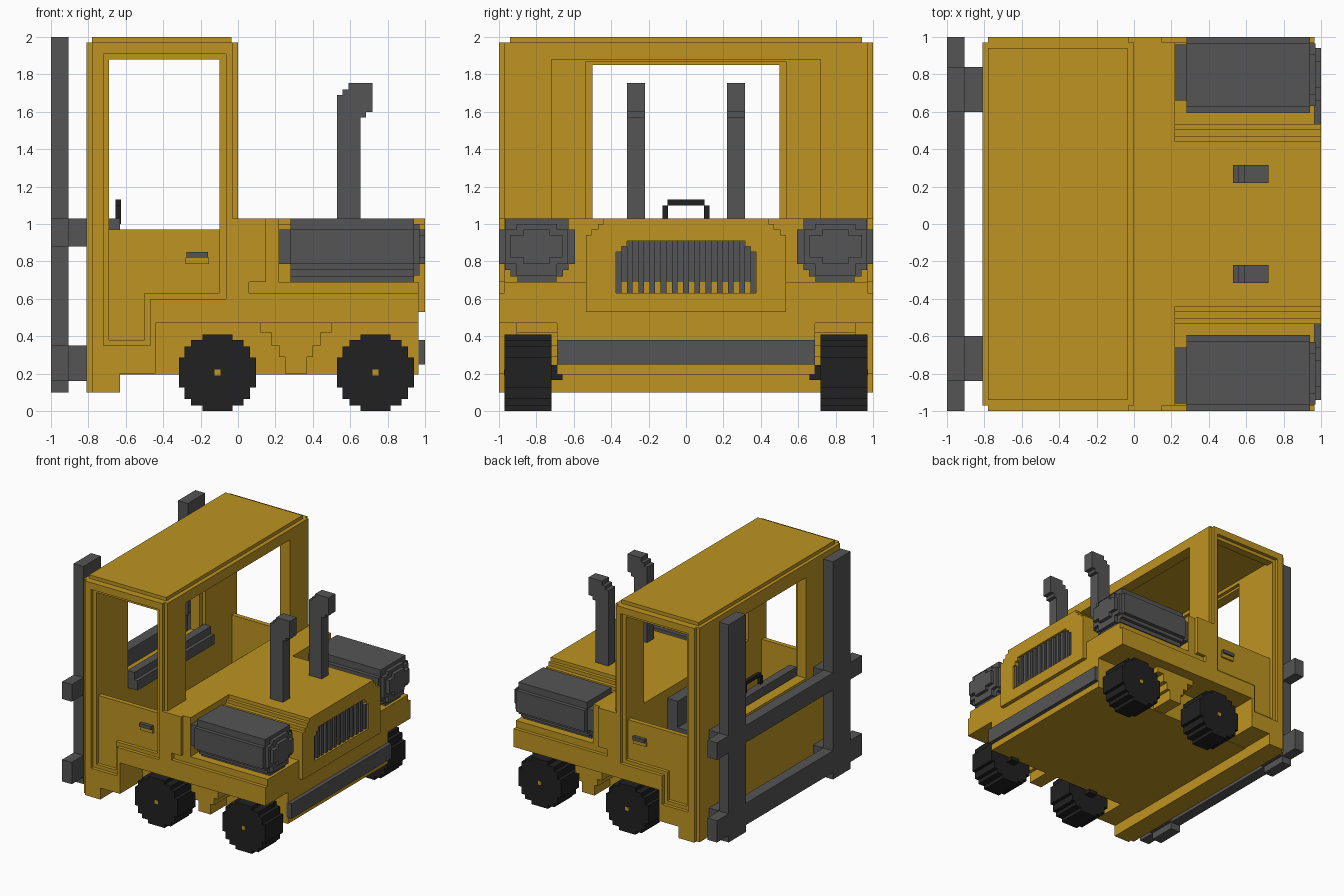
import bpy, bmesh

cube = bpy.data.objects.get("Cube")
if cube:
    bpy.data.objects.remove(cube, do_unlink=True)


def material(name, rgb):
    m = bpy.data.materials.new(name)
    m.diffuse_color = (*rgb, 1)
    m.use_nodes = True
    for n in m.node_tree.nodes:
        if n.type == 'BSDF_PRINCIPLED':
            n.inputs["Base Color"].default_value = (*rgb, 1)
    return m


YELLOW = material("yellow paint", (0.515, 0.296, 0.015))
GRAY = material("dark gray metal", (0.091, 0.091, 0.091))
BLACK = material("black rubber", (0.015, 0.015, 0.015))


def prism(name, pts, axis, a, b, mat):
    """Extrude a profile: (x, z) points along y, or (y, z) points along x."""
    bm = bmesh.new()
    place = (lambda p, t: (p[0], t, p[1])) if axis == 'y' else (lambda p, t: (t, p[0], p[1]))
    lo = [bm.verts.new(place(p, a)) for p in pts]
    hi = [bm.verts.new(place(p, b)) for p in pts]
    bm.faces.new(lo)
    bm.faces.new(hi[::-1])
    n = len(pts)
    for i in range(n):
        j = (i + 1) % n
        bm.faces.new((lo[j], lo[i], hi[i], hi[j]))
    bmesh.ops.recalc_face_normals(bm, faces=bm.faces)
    mesh = bpy.data.meshes.new(name)
    bm.to_mesh(mesh)
    bm.free()
    mesh.materials.append(mat)
    ob = bpy.data.objects.new(name, mesh)
    bpy.context.scene.collection.objects.link(ob)
    return ob


def box(name, x0, x1, y0, y1, z0, z1, mat):
    return prism(name, [(x0, z0), (x1, z0), (x1, z1), (x0, z1)], 'y', y0, y1, mat)


def side_box(name, s, x0, x1, y0, y1, z0, z1, mat):
    """Box given for the +y side, mirrored when s is -1."""
    return box(name, x0, x1, min(s * y0, s * y1), max(s * y0, s * y1), z0, z1, mat)


def cut(ob, cutters):
    """Subtract each cutter, apply, then delete it."""
    for c in cutters:
        c.hide_render = True
        mod = ob.modifiers.new("cut", 'BOOLEAN')
        mod.operation = 'DIFFERENCE'
        mod.solver = 'EXACT'
        mod.object = c
        bpy.context.view_layer.update()
        bpy.context.view_layer.objects.active = ob
        bpy.ops.object.modifier_apply(modifier=mod.name)
        bpy.data.objects.remove(c, do_unlink=True)


SIDES = ((1, "left"), (-1, "right"))

# Stepped door outlines
door_outer = [(-.72, .35), (-.47, .35), (-.47, .60), (-.065, .60), (-.065, 1.91), (-.72, 1.91)]
door_inner = [(-.69, .38), (-.50, .38), (-.50, .63), (-.10, .63), (-.10, 1.88), (-.69, 1.88)]


def window_cutter(s):
    return side_box("cutter", s, -.69, -.10, .8, 1.1, .97, 1.88, YELLOW)


# Hollow cab with front, rear and side openings
cab = prism("cab", [(-.81, .10), (-.63, .10), (-.63, .20), (-.44, .20), (-.44, .47),
                    (0, .47), (0, 1.97), (-.81, 1.97)], 'y', -.97, .97, YELLOW)
cut(cab, [box("cutter", -.69, -.10, -.90, .90, .53, 1.90, YELLOW),
          box("cutter", -.20, .10, -.72, .72, 1.03, 1.88, YELLOW),
          box("cutter", -.90, -.60, -.50, .50, .97, 1.85, YELLOW),
          box("cutter", -.72, -.60, -.535, .535, .95, 1.87, YELLOW)])
for s, side in SIDES:
    cut(cab, [prism("cutter", door_inner, 'y', s * .94, s * 1.1, YELLOW), window_cutter(s)])

# Outer side skins with the door recess
skin = [(-.78, .10), (-.63, .10), (-.63, .20), (-.44, .20), (-.44, .47), (.965, .47),
        (.965, .63), (.06, .63), (.06, .69), (.15, .69), (.15, 1.03), (-.03, 1.03),
        (-.03, 1.97), (-.78, 1.97)]
for s, side in SIDES:
    panel = prism(side + "_side_panel", skin, 'y', s * .97, s, YELLOW)
    cut(panel, [prism("cutter", door_outer, 'y', s * .9, s * 1.1, YELLOW)])
    side_box(side + "_door_handle", s, -.275, -.16, .93, .97, .82, .85, GRAY)
    side_box(side + "_handle_base", s, -.28, -.155, .93, .955, .785, .82, YELLOW)

box("roof_cap", -.78, -.035, -.94, .94, 1.97, 2.0, YELLOW)

# Chassis and body
box("chassis", -.64, .965, -.69, .69, .195, .47, YELLOW)
box("lower_body", 0, .965, -.97, .97, .47, .69, YELLOW)
box("cowl", 0, .22, -.97, .97, .69, 1.03, YELLOW)
box("bumper", .95, 1.0, -.69, .69, .25, .38, GRAY)

# Engine hood with stepped edges and a recessed grille
right_edge = [(.535, .53), (.535, .94), (.505, .94), (.505, .97), (.47, .97), (.47, 1.0),
              (.44, 1.0), (.44, 1.03)]
hood = prism("hood", right_edge + [(-y, z) for y, z in right_edge[::-1]], 'x', .21, 1.0, YELLOW)
grille_edge = [(.375, .63), (.375, .85), (.345, .85), (.345, .88), (.315, .88), (.315, .91)]
grille_shape = grille_edge + [(-y, z) for y, z in grille_edge[::-1]]
cut(hood, [prism("cutter", grille_shape, 'x', .955, 1.1, YELLOW)])
prism("grille_back", grille_shape, 'x', .95, .965, GRAY)
for i in range(13):
    y = -.36 + i * .06
    top = .85 if abs(y) > .345 else .88 if abs(y) > .315 else .91
    box("grille_slat_%d" % (i + 1), .96, .985, y - .015, y + .015, .63, top, GRAY)

# Stepped outlines for tanks, exhausts and wheels
half_tank = [(.105, .69), (.105, .72), (.14, .72), (.14, .755), (.17, .755), (.17, .785),
             (.203, .785), (.203, .97), (.17, .97), (.17, 1.03)]
exhaust = [(.53, 1.02), (.655, 1.02), (.655, 1.57), (.685, 1.57), (.685, 1.60), (.72, 1.60),
           (.72, 1.755), (.59, 1.755), (.59, 1.72), (.56, 1.72), (.56, 1.69), (.53, 1.69)]
quarter = [(.205, .08), (.175, .08), (.175, .14), (.14, .14), (.14, .175), (.08, .175), (.08, .205)]
wheel = (quarter + [(-x, z) for x, z in quarter[::-1]] + [(-x, -z) for x, z in quarter]
         + [(x, -z) for x, z in quarter[::-1]])
bracket = [(.12, .47), (.12, .42), (.18, .42), (.18, .35), (.22, .35), (.22, .29), (.25, .29), (.25, .20),
           (.37, .20), (.37, .29), (.40, .29), (.40, .35), (.44, .35), (.44, .42), (.50, .42), (.50, .47)]

for s, side in SIDES:
    # Side tank with stepped end caps
    c = s * .797
    prism(side + "_tank", [(c + y, z) for y, z in half_tank]
          + [(c - y, z) for y, z in half_tank[::-1]], 'x', .28, .94, GRAY)
    side_box(side + "_tank_rear_cap", s, .22, .28, .66, .96, .785, .97, GRAY)
    side_box(side + "_tank_front_cap", s, .94, .97, .63, .965, .785, .97, GRAY)
    side_box(side + "_tank_front_rib", s, .94, .97, .69, .905, .725, 1.0, GRAY)
    side_box(side + "_tank_nose", s, .97, 1.0, .66, .94, .82, .94, GRAY)
    side_box(side + "_tank_nose_rib", s, .97, 1.0, .73, .87, .785, .97, GRAY)

    prism(side + "_exhaust", exhaust, 'y', s * .22, s * .315, GRAY)

    # Wheels with small hubs, and the bracket between them
    for x, end in ((-.11, "cab"), (.735, "engine")):
        prism("%s_%s_wheel" % (side, end), [(x + px, .205 + pz) for px, pz in wheel],
              'y', s * .72, s * .97, BLACK)
        side_box("%s_%s_hub" % (side, end), s, x - .016, x + .016, .965, .973, .19, .222, YELLOW)
        side_box("%s_%s_axle" % (side, end), s, x - .04, x + .04, .66, .73, .165, .245, BLACK)
    prism(side + "_bracket", bracket, 'y', s * .68, s * .905, YELLOW)

    # Guard posts and mounts
    side_box(side + "_guard_post", s, -1.0, -.905, .60, .84, .10, 2.0, GRAY)
    for z0, z1, level in ((.16, .35, "lower"), (.88, 1.03, "upper")):
        side_box("%s_%s_mount" % (side, level), s, -.91, -.80, .60, .84, z0, z1, GRAY)

# Guard cross bars
for z0, z1, level in ((.16, .35, "lower"), (.88, 1.03, "upper")):
    box(level + "_guard_bar", -.999, -.906, -1.0, 1.0, z0, z1, GRAY)

# Cab interior: dashboard, steering wheel and seat
box("dashboard", -.70, -.63, -.53, .53, .88, 1.03, GRAY)
box("dashboard_ledge", -.64, -.60, -.53, .53, .88, .965, GRAY)
for s, side in SIDES:
    side_box(side + "_steering_grip", s, -.655, -.625, .095, .125, 1.0, 1.10, BLACK)
box("steering_bar", -.655, -.625, -.10, .10, 1.10, 1.13, BLACK)
box("seat_cushion", -.40, -.10, -.40, .40, .53, .72, GRAY)
box("seat_back", -.20, -.10, -.40, .40, .72, .95, GRAY)
